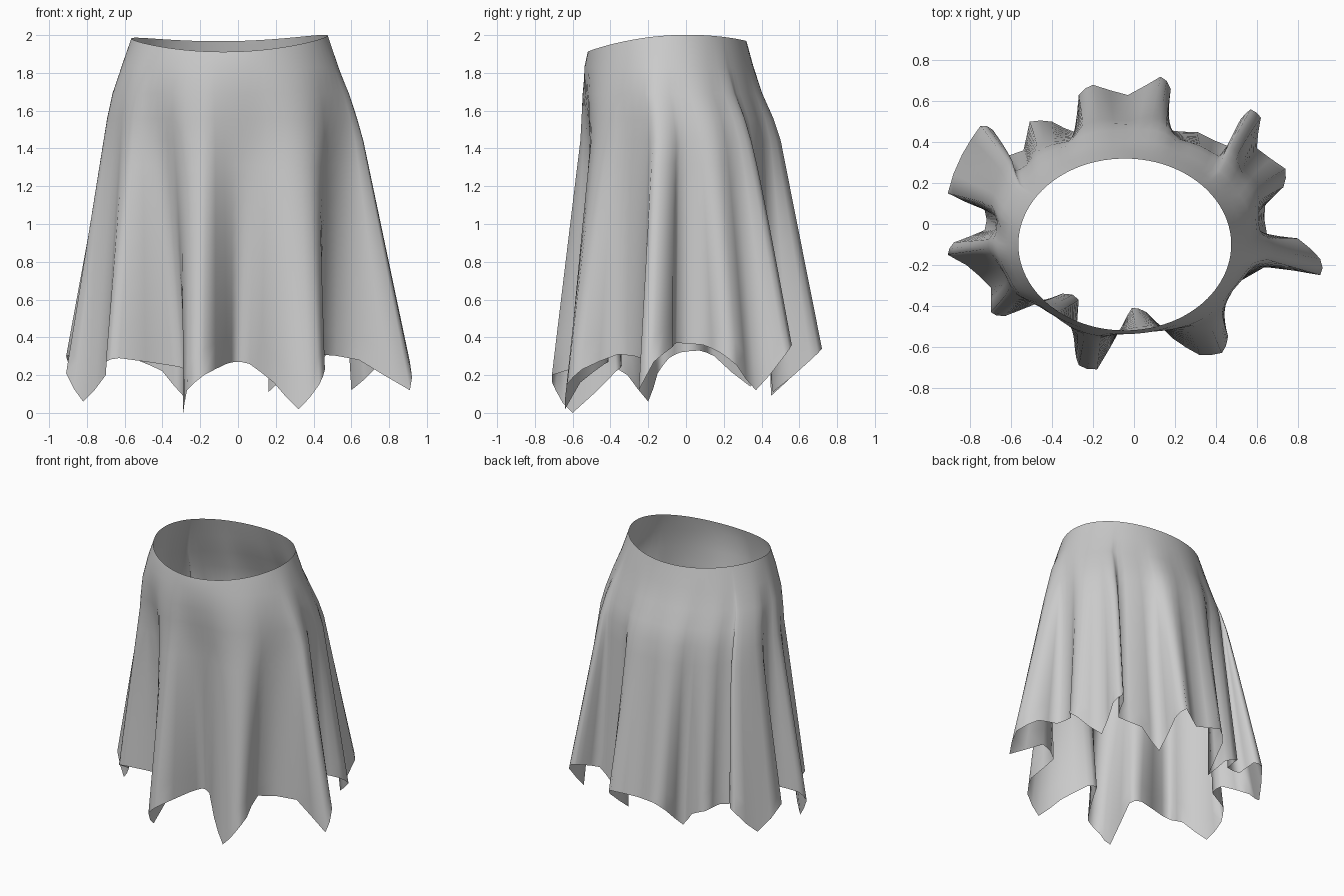
import bpy, bmesh, math
from mathutils import Vector

if "Cube" in bpy.data.objects:
    bpy.data.objects.remove(bpy.data.objects["Cube"])

# Hem line, clockwise seen from above, starting at the right: (x, y, z)
HEM = [(.65, -.05, .37), (.80, -.07, .35), (.91, -.17, .27), (.91, -.25, .12),
       (.64, -.21, .28), (.42, -.36, .31), (.46, -.55, .23), (.43, -.63, .15),
       (.32, -.64, .02), (.19, -.56, .16), (.06, -.43, .26), (-.01, -.41, .27),
       (-.06, -.50, .26), (-.18, -.71, .20), (-.27, -.69, .12), (-.29, -.60, .0),
       (-.27, -.37, .22), (-.35, -.34, .25), (-.63, -.45, .29), (-.70, -.43, .27),
       (-.70, -.31, .20), (-.82, -.20, .06), (-.91, -.15, .21), (-.88, -.09, .29),
       (-.73, -.03, .32), (-.73, .07, .33), (-.91, .15, .30),
       (-.84, .34, .14), (-.75, .48, .31), (-.69, .46, .33), (-.67, .33, .30),
       (-.54, .36, .28), (-.51, .50, .27), (-.40, .50, .22), (-.29, .45, .09),
       (-.27, .63, .26), (-.20, .68, .32), (-.03, .63, .30), (.13, .72, .34),
       (.18, .66, .28), (.16, .46, .11), (.31, .45, .25), (.46, .38, .30),
       (.52, .51, .35), (.57, .56, .36), (.62, .52, .30), (.60, .37, .12),
       (.74, .27, .25), (.73, .18, .32), (.64, .09, .36)]


def refine(points):
    """Double a closed loop with a gentle curve through its points."""
    out, n = [], len(points)
    for i in range(n):
        a, b, c, d = (points[(i + k) % n] for k in (-1, 0, 1, 2))
        out += [b, (b + c) * .53 - (a + d) * .03]
    return out


hem = refine([Vector(p) for p in HEM])
N = len(hem)

# Smoothed angle of every hem point, so folds fan out of a plain yoke
angles = []
for p in hem:
    a = math.atan2(p.y + .03, p.x + .03)
    if angles:
        a = angles[-1] + (a - angles[-1] + math.pi) % math.tau - math.pi
    angles.append(a)
for _ in range(9):
    angles = [(angles[i - 1] + (math.tau if i == 0 else 0) + 2 * angles[i]
               + angles[(i + 1) % N] - (math.tau if i == N - 1 else 0)) / 4
              for i in range(N)]


def oval(cx, cy, rx, ry, z):
    return [Vector((cx + rx * math.cos(a), cy + ry * math.sin(a), z)) for a in angles]


def gathered(base, flare, gather, drop):
    """Pull a plain ring toward the hem: outward, sideways and down."""
    ring = []
    for b, e, a in zip(base, hem, angles):
        out = Vector((math.cos(a), math.sin(a), 0))
        flat = Vector((e.x - b.x, e.y - b.y, 0))
        radial = out * flat.dot(out)
        p = b + radial * flare + (flat - radial) * gather
        p.z = b.z + (e.z - b.z) * drop
        ring.append(p)
    return ring


# Waist, yoke and hip rings
waist = oval(-.045, -.10, .52, .42, 0)
for p, a in zip(waist, angles):
    p.z = 1.94 + .028 * math.sin(a) + .05 * math.cos(a) ** 2 + .008 * math.cos(a)
high = oval(-.043, -.09, .575, .448, 1.83)
yoke = gathered(oval(-.04, -.08, .61, .465, 1.69), .07, .05, 0)
belly = gathered(oval(-.035, -.055, .63, .485, 1.56), .13, .12, 0)
hip = oval(-.03, -.04, .635, .49, 1.44)
rings = [waist, high, yoke, belly]

# Pleats grow from the hip ring to the hem: sideways gathering leads the flare
STEPS = 9
for k in range(STEPS + 1):
    u = k / STEPS
    rings.append(gathered(hip, .21 + .79 * u, .20 + .80 * u ** .75, u))

bm = bmesh.new()
grid = [[bm.verts.new(p) for p in r] for r in rings]
for top, low in zip(grid, grid[1:]):
    for i in range(N):
        j = (i + 1) % N
        bm.faces.new((top[i], top[j], low[j], low[i]))
mesh = bpy.data.meshes.new("pleated_skirt")
bm.to_mesh(mesh)
bm.free()
skirt = bpy.data.objects.new("pleated_skirt", mesh)
bpy.context.collection.objects.link(skirt)
mesh.shade_smooth()
